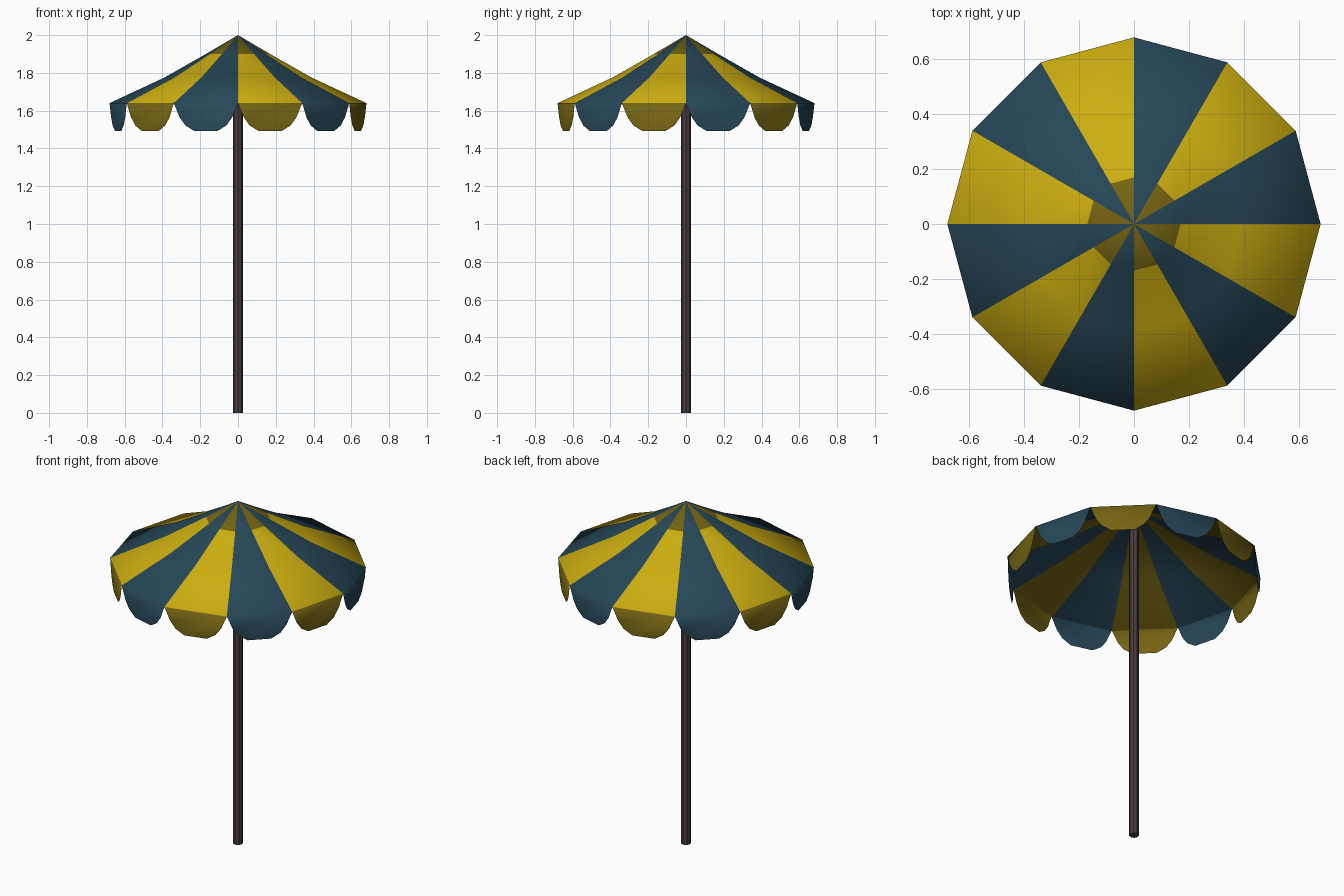
import bpy, bmesh, math

if "Cube" in bpy.data.objects:
    bpy.data.objects.remove(bpy.data.objects["Cube"])

N = 12


def material(name, rgb):
    m = bpy.data.materials.new(name)
    m.diffuse_color = (*rgb, 1.0)
    m.use_nodes = True
    m.node_tree.nodes["Principled BSDF"].inputs["Base Color"].default_value = m.diffuse_color
    return m


blue = material("slate blue", (0.019, 0.062, 0.095))
yellow = material("yellow", (0.60, 0.42, 0.005))
ochre = material("dark ochre", (0.175, 0.125, 0.006))
brown = material("dark brown", (0.068, 0.045, 0.045))


def finish(bm, name, mats, smooth):
    me = bpy.data.meshes.new(name)
    for f in bm.faces:
        f.smooth = smooth
    bm.to_mesh(me)
    bm.free()
    for m in mats:
        me.materials.append(m)
    ob = bpy.data.objects.new(name, me)
    bpy.context.collection.objects.link(ob)
    return ob


def corner(i, r, z):
    a = 2 * math.pi * i / N
    return (r * math.cos(a), r * math.sin(a), z)


def cone(bm, apex_z, profile, colour, flip=False):
    """Twelve-sided cone through (radius, height) rings; returns the rim ring."""
    apex = bm.verts.new((0, 0, apex_z))
    rings = [[bm.verts.new(corner(i, r, z)) for i in range(N)] for r, z in profile]
    for i in range(N):
        j = (i + 1) % N
        quads = [[apex, rings[0][i], rings[0][j]]]
        quads += [[a[i], b[i], b[j], a[j]] for a, b in zip(rings, rings[1:])]
        for k, q in enumerate(quads):
            f = bm.faces.new(q[::-1] if flip else q)
            f.material_index = colour(i, k)
    return rings[-1]


# striped canopy: blue and yellow panels, ochre near the tip
bm = bmesh.new()
rim = cone(bm, 2.0, [(0.17, 1.90), (0.39, 1.775), (0.68, 1.64)],
           lambda i, k: 0 if i % 2 == 0 else (2 if k == 0 else 1))

# scalloped valance hanging from the rim
scallop = [(0.09, 1.565), (0.18, 1.522), (0.32, 1.492),
           (0.68, 1.492), (0.82, 1.522), (0.91, 1.565)]
for i in range(N):
    a, b = rim[i], rim[(i + 1) % N]
    pts = []
    for u, z in scallop:
        p = a.co.lerp(b.co, u)
        p.z = z
        pts.append(bm.verts.new(p))
    f = bm.faces.new([a] + pts + [b])
    f.material_index = 0 if i % 2 == 0 else 2
finish(bm, "canopy", [blue, yellow, ochre], True)

# lining just under the canopy
bm = bmesh.new()
cone(bm, 1.992, [(0.39, 1.767), (0.677, 1.636)],
     lambda i, k: 0 if i % 2 == 0 else 1, flip=True)
finish(bm, "lining", [blue, ochre], True)

# pole
bm = bmesh.new()
bmesh.ops.create_cone(bm, cap_ends=True, segments=8, radius1=0.026,
                      radius2=0.026, depth=1.96)
bmesh.ops.translate(bm, verts=bm.verts, vec=(0, 0, 0.98))
finish(bm, "pole", [brown], False)
